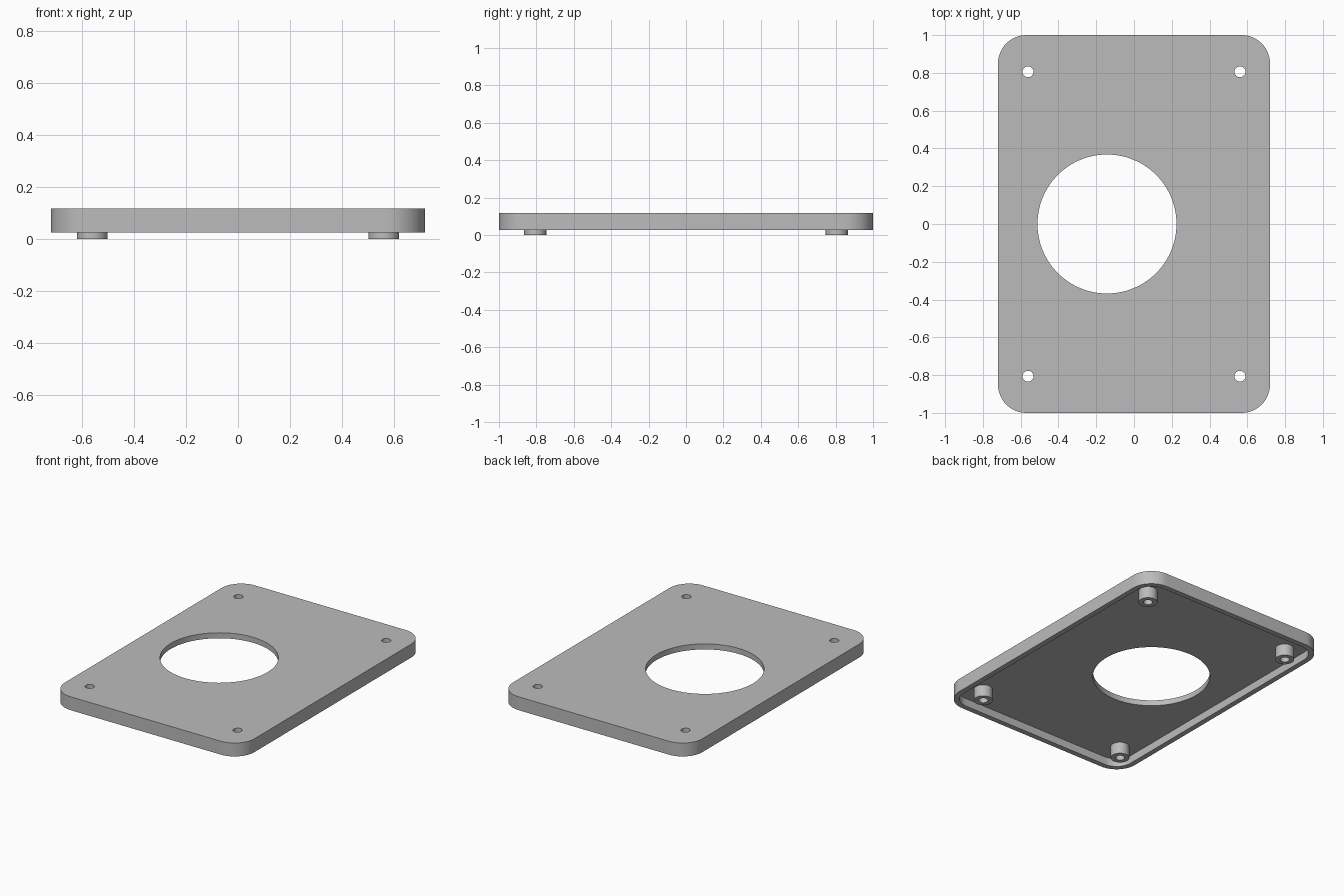
import bpy, bmesh, math

cube = bpy.data.objects.get("Cube")
if cube:
    bpy.data.objects.remove(cube)

HALF_X, HALF_Y = 0.72, 1.0
CORNER, WALL = 0.15, 0.036
RIM_Z, UNDER_Z, TOP_Z = 0.026, 0.08, 0.118
POSTS = [(sx * 0.561, sy * 0.806) for sx in (-1, 1) for sy in (-1, 1)]

grey = bpy.data.materials.new("plain grey")
grey.use_nodes = True
colour = (0.5, 0.5, 0.5, 1)
grey.diffuse_color = colour
grey.node_tree.nodes["Principled BSDF"].inputs["Base Color"].default_value = colour


def circle(cx, cy, r, n):
    return [(cx + r * math.cos(2 * math.pi * i / n),
             cy + r * math.sin(2 * math.pi * i / n)) for i in range(n)]


def rounded_rect(hx, hy, r, steps=12):
    points = []
    for k, (sx, sy) in enumerate([(1, 1), (-1, 1), (-1, -1), (1, -1)]):
        for i in range(steps + 1):
            a = math.pi / 2 * (k + i / steps)
            points.append((sx * (hx - r) + r * math.cos(a),
                           sy * (hy - r) + r * math.sin(a)))
    return points


def prism(name, outlines, z0, z1):
    """Extrude closed outlines from z0 up to z1 as one object."""
    bm = bmesh.new()
    for outline in outlines:
        face = bm.faces.new([bm.verts.new((x, y, z0)) for x, y in outline])
        top = bmesh.ops.extrude_face_region(bm, geom=[face])["geom"]
        verts = [g for g in top if isinstance(g, bmesh.types.BMVert)]
        bmesh.ops.translate(bm, verts=verts, vec=(0, 0, z1 - z0))
    bmesh.ops.recalc_face_normals(bm, faces=bm.faces)
    mesh = bpy.data.meshes.new(name)
    bm.to_mesh(mesh)
    bm.free()
    mesh.materials.append(grey)
    obj = bpy.data.objects.new(name, mesh)
    bpy.context.collection.objects.link(obj)
    return obj


def combine(target, other, operation):
    """Apply a boolean and discard the helper."""
    other.hide_render = True
    mod = target.modifiers.new(operation.lower(), "BOOLEAN")
    mod.operation, mod.object, mod.solver = operation, other, "EXACT"
    bpy.context.view_layer.objects.active = target
    bpy.ops.object.modifier_apply(modifier=mod.name)
    bpy.data.objects.remove(other)


# Cover plate with a hollow underside
cover = prism("cover_plate", [rounded_rect(HALF_X, HALF_Y, CORNER)], RIM_Z, TOP_Z)
pocket = prism("pocket_cutter", [rounded_rect(HALF_X - WALL, HALF_Y - WALL, CORNER - WALL)],
               -0.1, UNDER_Z)
combine(cover, pocket, "DIFFERENCE")

# Mounting posts
posts = prism("mounting_posts", [circle(x, y, 0.059, 40) for x, y in POSTS],
              0, (UNDER_Z + TOP_Z) / 2)
combine(cover, posts, "UNION")

# Large opening and screw holes
holes = [circle(x, y, 0.029, 32) for x, y in POSTS]
holes.append(circle(-0.143, 0, 0.368, 96))
combine(cover, prism("hole_cutter", holes, -0.1, 0.3), "DIFFERENCE")

# Smooth curved walls, sharp rims
bpy.ops.object.select_all(action="DESELECT")
cover.select_set(True)
bpy.context.view_layer.objects.active = cover
bpy.ops.object.shade_smooth_by_angle(angle=math.radians(30))
